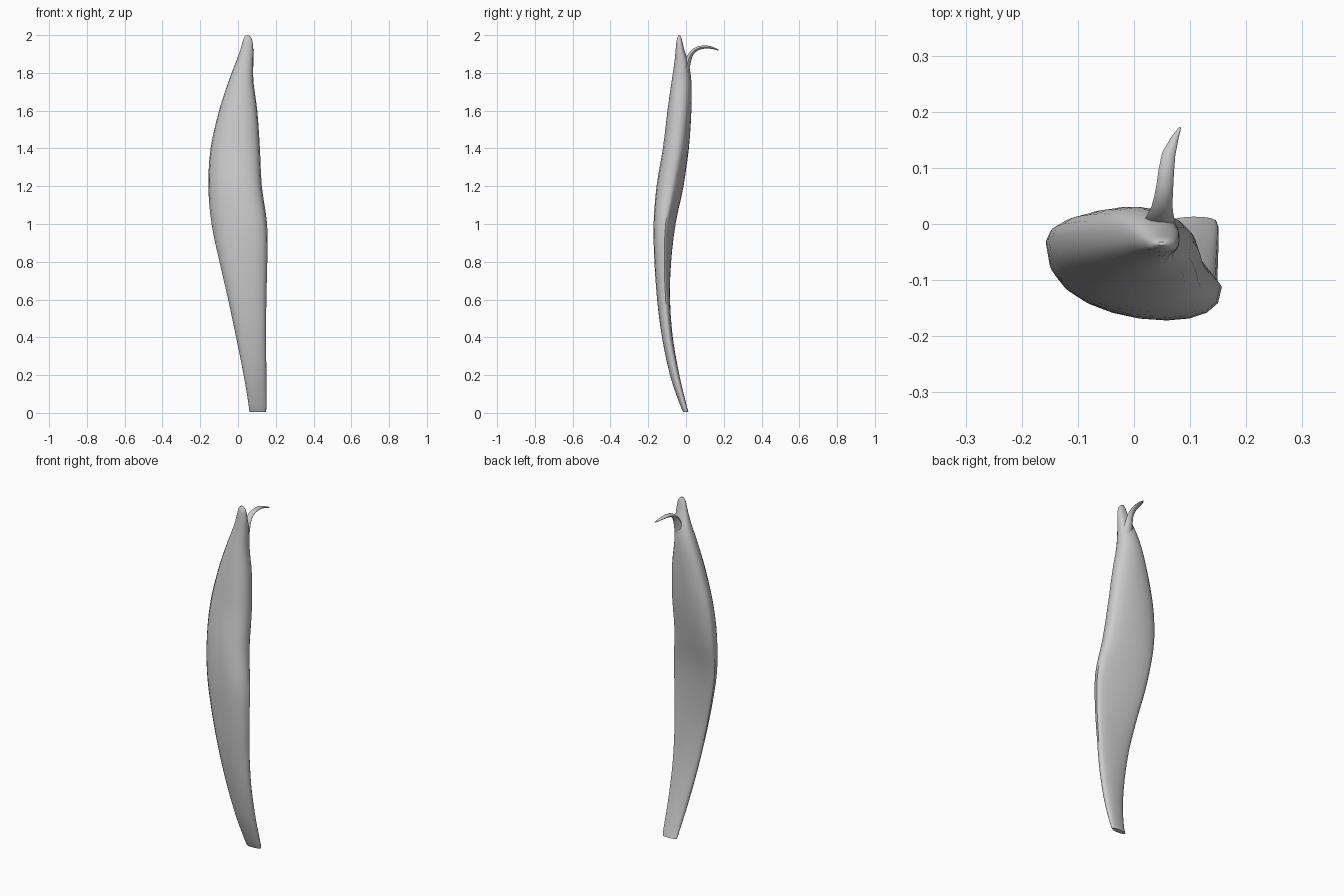
import bpy, bmesh, math
from mathutils import Vector

if "Cube" in bpy.data.objects:
    bpy.data.objects.remove(bpy.data.objects["Cube"])


def spline(rows, steps):
    """Catmull-Rom interpolation through rows of numbers."""
    out = []
    for i in range(len(rows) - 1):
        a, b, c, d = (rows[min(max(i + k, 0), len(rows) - 1)] for k in (-1, 0, 1, 2))
        for s in range(steps):
            t = s / steps
            out.append([0.5 * (2 * q + (r - p) * t + (2 * p - 5 * q + 4 * r - w) * t * t
                               + (3 * q - p - 3 * r + w) * t ** 3)
                        for p, q, r, w in zip(a, b, c, d)])
    return out + [list(rows[-1])]


def loft(name, rings):
    bm = bmesh.new()
    loops = [[bm.verts.new(p) for p in ring] for ring in rings]
    n = len(loops[0])
    for a, b in zip(loops, loops[1:]):
        for i in range(n):
            j = (i + 1) % n
            bm.faces.new((a[i], a[j], b[j], b[i]))
    bm.faces.new(loops[0])
    bm.faces.new(loops[-1])
    bmesh.ops.recalc_face_normals(bm, faces=bm.faces)
    me = bpy.data.meshes.new(name)
    bm.to_mesh(me)
    bm.free()
    ob = bpy.data.objects.new(name, me)
    bpy.context.collection.objects.link(ob)
    bpy.ops.object.select_all(action='DESELECT')
    ob.select_set(True)
    bpy.context.view_layer.objects.active = ob
    bpy.ops.object.shade_smooth_by_angle(angle=math.radians(45))
    return ob


def belly_ring(row, n=20):
    """Tilted lens section: left edge, right edge, front and back depth."""
    z, xl, xr, yl, yr, yf, yb = row
    ring = []
    for i in range(n):
        t = 2 * math.pi * i / n
        u = 0.5 - 0.5 * math.cos(t)
        v = math.sin(t)
        line = yl + (yr - yl) * u
        mid = (yl + yr) / 2
        depth = (yf if v > 0 else yb) - mid
        ring.append((xl + (xr - xl) * u, line + depth * abs(v) ** 0.8, z))
    return ring


# Long belly: z, left x, right x, left y, right y, front y, back y
belly = [
    (0.005, .060, .148, .000, .002, -.014, .013),
    (0.05, .055, .151, -.018, -.012, -.034, .000),
    (0.20, .030, .150, -.060, -.055, -.085, -.035),
    (0.40, -.010, .149, -.090, -.092, -.127, -.070),
    (0.60, -.052, .150, -.100, -.108, -.153, -.085),
    (0.80, -.098, .155, -.090, -.115, -.166, -.083),
    (1.00, -.140, .154, -.065, -.108, -.168, -.065),
    (1.20, -.157, .126, -.035, -.078, -.153, -.020),
    (1.40, -.145, .116, -.022, -.048, -.122, .013),
    (1.60, -.100, .102, -.015, -.030, -.098, .028),
    (1.75, -.052, .082, -.013, -.024, -.077, .029),
    (1.85, -.014, .081, -.016, -.022, -.062, .014),
    (1.92, .012, .081, -.028, -.030, -.055, -.008),
    (1.97, .026, .076, -.035, -.035, -.050, -.020),
    (1.99, .034, .067, -.035, -.035, -.044, -.026),
    (2.00, .043, .055, -.035, -.035, -.038, -.032),
]
loft("muscle_belly", [belly_ring(r) for r in spline(belly, 3)])

# Backward hook at the top: x, y, z, half width, half thickness
hook = spline([
    (.045, -.005, 1.80, .030, .020),
    (.046, .010, 1.86, .026, .016),
    (.050, .030, 1.905, .019, .012),
    (.055, .068, 1.932, .015, .010),
    (.062, .125, 1.936, .012, .007),
    (.082, .172, 1.921, .002, .003),
], 2)
rings = []
for k, (x, y, z, w, h) in enumerate(hook):
    p, q = hook[max(k - 1, 0)], hook[min(k + 1, len(hook) - 1)]
    d = (Vector(q[:3]) - Vector(p[:3])).normalized()
    up = Vector((1, 0, 0)).cross(d).normalized()
    side = d.cross(up)
    rings.append([Vector((x, y, z)) + side * w * math.cos(a) + up * h * math.sin(a)
                  for a in (2 * math.pi * i / 8 for i in range(8))])
loft("tendon_hook", rings)
